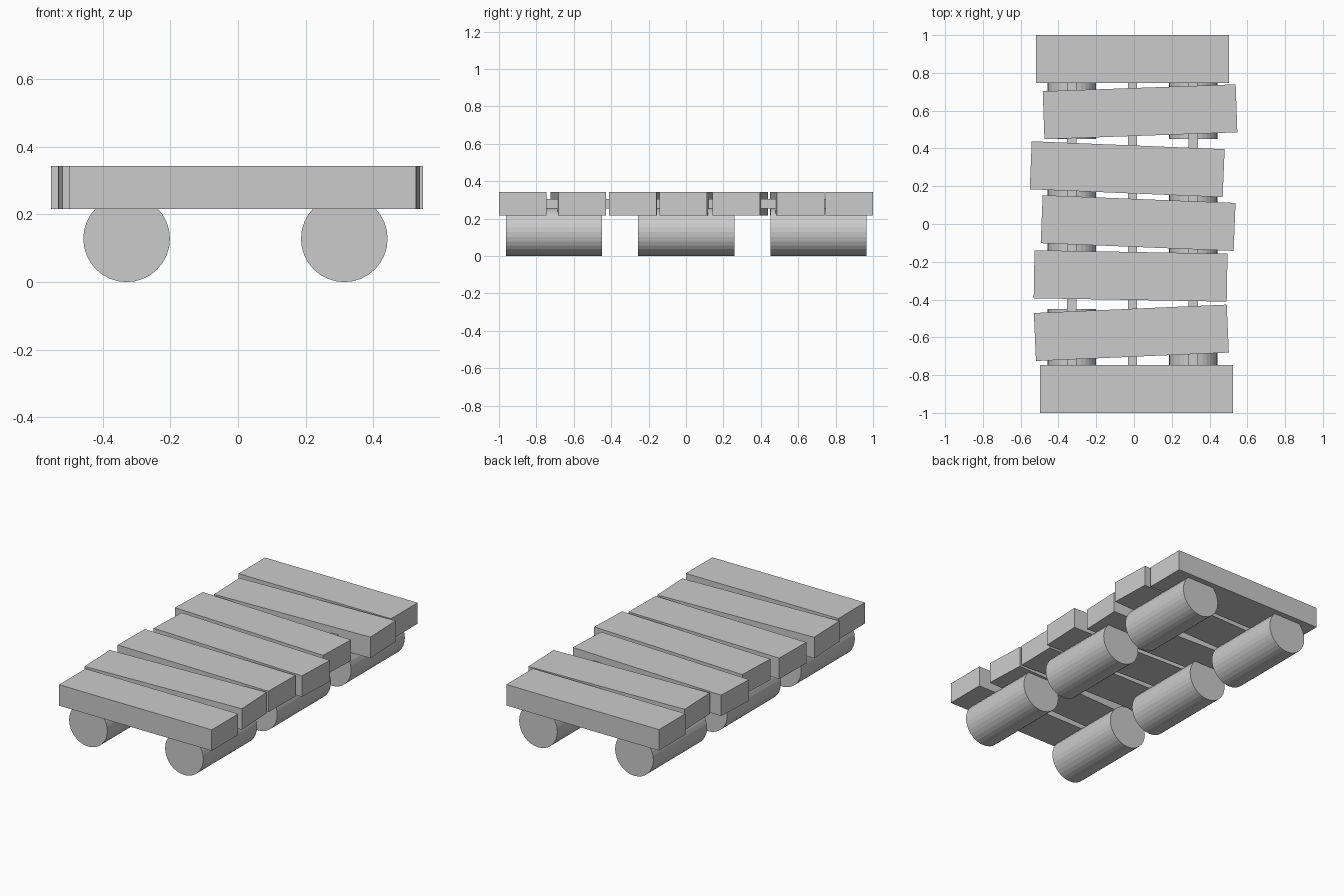
import bpy
from math import radians, pi

if "Cube" in bpy.data.objects:
    bpy.data.objects.remove(bpy.data.objects["Cube"])


def box(name, loc, size, angle=0.0):
    bpy.ops.mesh.primitive_cube_add(size=1, location=loc, rotation=(0, 0, radians(angle)))
    ob = bpy.context.object
    ob.name = name
    ob.scale = size
    return ob


def log(name, loc, radius, length):
    bpy.ops.mesh.primitive_cylinder_add(vertices=32, radius=radius, depth=length,
                                        location=loc, rotation=(pi / 2, 0, 0))
    bpy.context.object.name = name


# Deck planks, slightly shifted and twisted: x, y, angle
planks = [(-0.008, 0.873, 0), (0.032, 0.594, 2.05), (-0.036, 0.29, -2.35),
          (0.022, 0.005, -2.3), (-0.018, -0.275, -1.0), (-0.014, -0.576, 2.5),
          (0.013, -0.873, 0)]
for i, (x, y, a) in enumerate(planks):
    box(f"deck_plank_{i + 1}", (x, y, 0.28), (1.022, 0.254, 0.127), a)

# Three thin rails that thread the planks together
for side, x in (("left", -0.329), ("middle", -0.008), ("right", 0.313)):
    box(f"rail_{side}", (x, 0, 0.28), (0.049, 1.8, 0.049))

# Two rows of three floating barrels
for side, x in (("left", -0.329), ("right", 0.314)):
    for i in range(3):
        log(f"float_{side}_{i + 1}", (x, (i - 1) * 0.707 + 0.001, 0.128), 0.128, 0.514)
